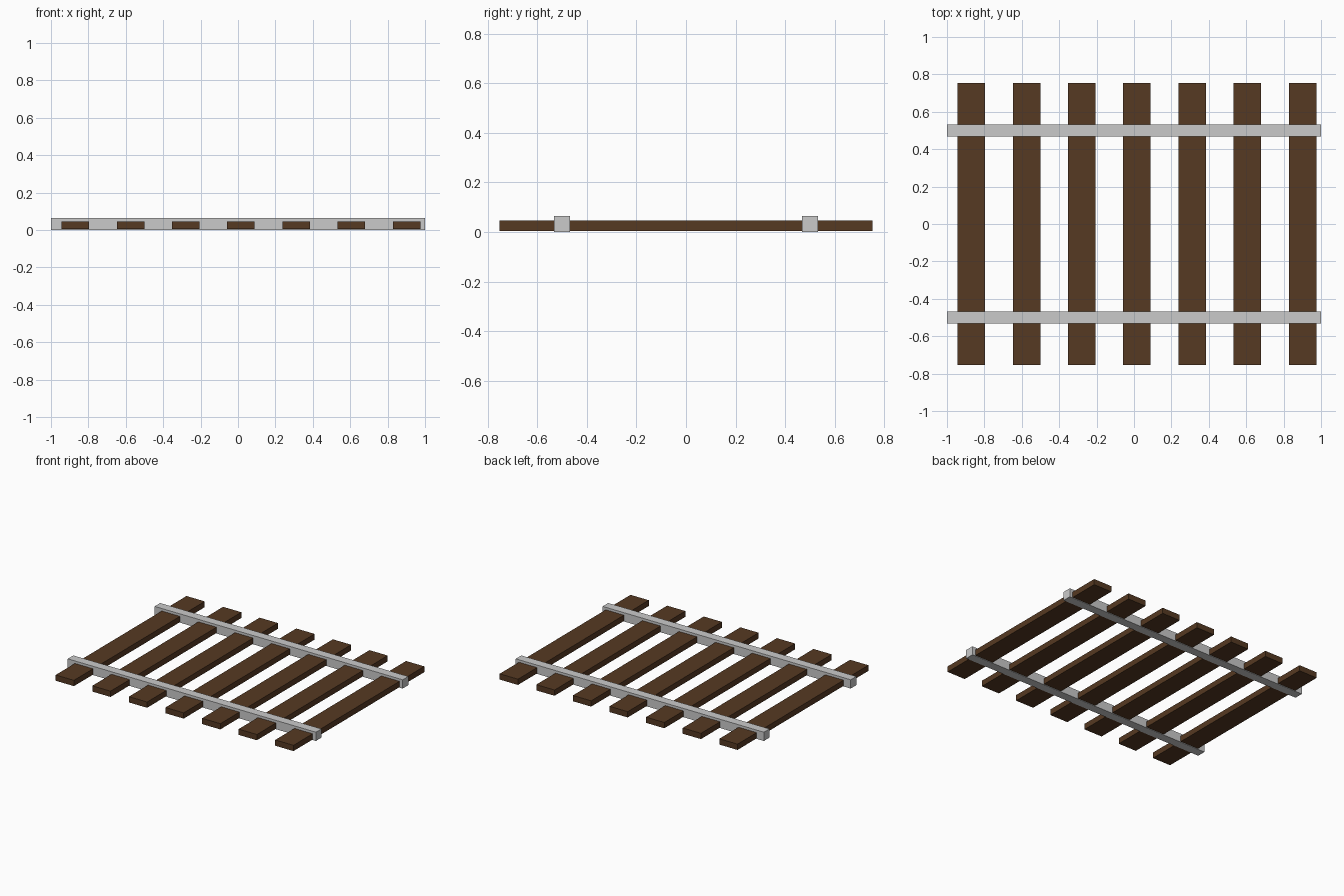
import bpy

cube = bpy.data.objects.get("Cube")
if cube:
    bpy.data.objects.remove(cube, do_unlink=True)


def make_material(name, rgb):
    mat = bpy.data.materials.new(name)
    mat.use_nodes = True
    color = (*rgb, 1)
    mat.diffuse_color = color
    bsdf = next(n for n in mat.node_tree.nodes if n.type == "BSDF_PRINCIPLED")
    bsdf.inputs["Base Color"].default_value = color
    return mat


def make_box(name, center, size, mat):
    bpy.ops.mesh.primitive_cube_add(size=1, location=center)
    obj = bpy.context.object
    obj.name = name
    obj.scale = size
    bpy.ops.object.transform_apply(location=False, rotation=False, scale=True)
    obj.data.materials.append(mat)
    return obj


wood = make_material("dark brown wood", (0.092, 0.041, 0.016))
steel = make_material("light grey steel", (0.59, 0.59, 0.59))

# Two square rails running along x
RAIL = 0.064
for side, label in ((-1, "front"), (1, "back")):
    make_box(f"{label}_rail", (0, side * 0.5, RAIL / 2), (2, RAIL, RAIL), steel)

# Seven evenly spaced sleepers, set just above the underside of the rails
COUNT, SPACING, MIDDLE = 7, 0.295, 0.016
for i in range(COUNT):
    x = MIDDLE + (i - COUNT // 2) * SPACING
    make_box(f"sleeper_{i + 1}", (x, 0, 0.025), (0.147, 1.506, 0.042), wood)
